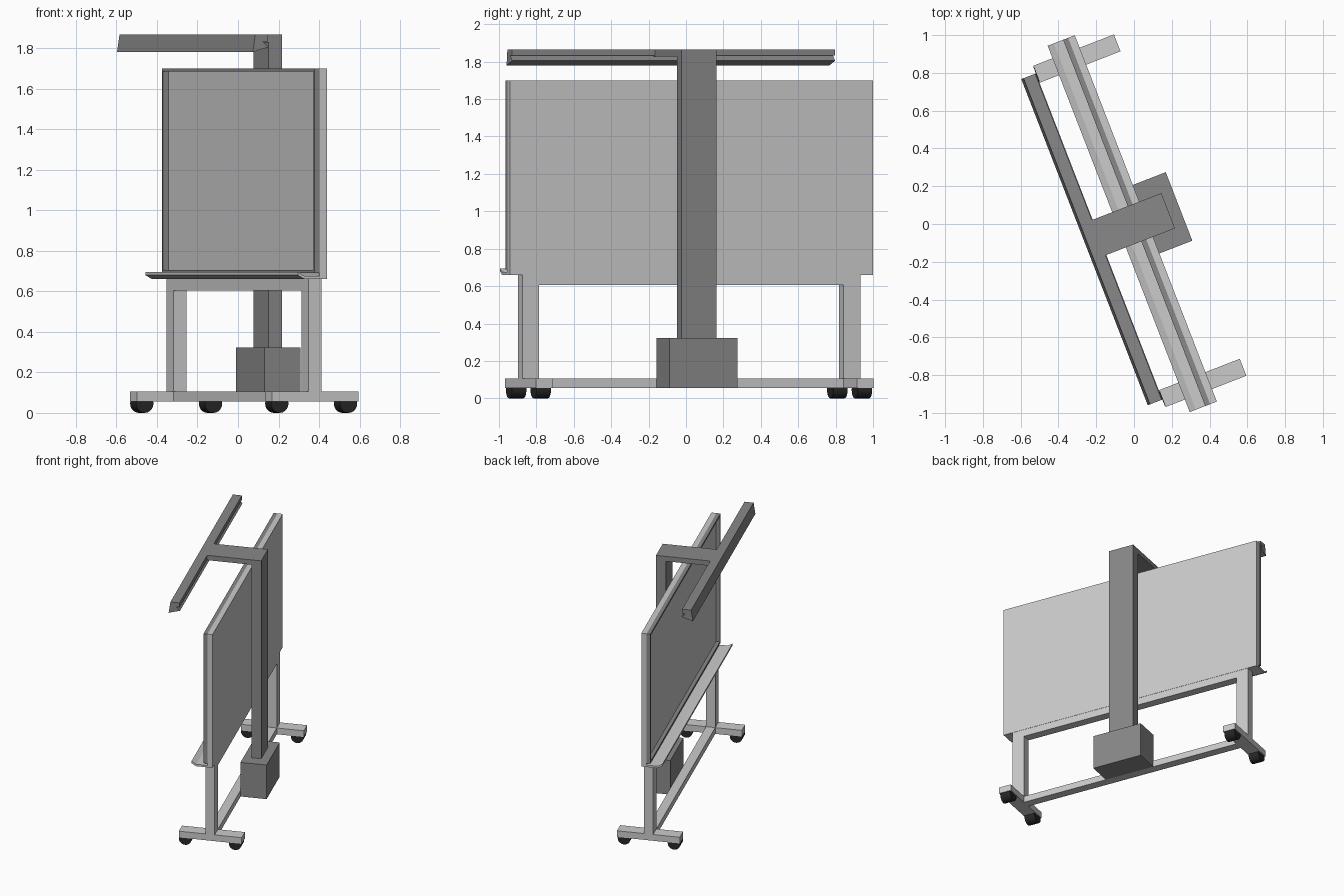
import bpy, bmesh, math
from mathutils import Matrix

if "Cube" in bpy.data.objects:
    bpy.data.objects.remove(bpy.data.objects["Cube"])

# The stand is built straight (length along x, front towards -y), then turned
TURN = Matrix.Rotation(math.radians(-68.8), 4, 'Z') @ Matrix.Translation((-0.005, 0, 0))


def material(name, v):
    m = bpy.data.materials.new(name)
    m.diffuse_color = (v, v, v, 1)
    m.use_nodes = True
    m.node_tree.nodes["Principled BSDF"].inputs["Base Color"].default_value = m.diffuse_color
    return m


DARK = material("dark_grey", 0.25)
BLACK = material("black_rubber", 0.02)


def finish(name, bm, mat=None):
    bmesh.ops.recalc_face_normals(bm, faces=bm.faces)
    bm.transform(TURN)
    me = bpy.data.meshes.new(name)
    bm.to_mesh(me)
    bm.free()
    ob = bpy.data.objects.new(name, me)
    bpy.context.collection.objects.link(ob)
    if mat:
        me.materials.append(mat)
    return ob


def add_box(bm, x0, x1, y0, y1, z0, z1):
    m = Matrix.Translation(((x0 + x1) / 2, (y0 + y1) / 2, (z0 + z1) / 2)) \
        @ Matrix.Diagonal((x1 - x0, y1 - y0, z1 - z0, 1))
    bmesh.ops.create_cube(bm, size=1, matrix=m)


def box(name, *dims, mat=None):
    bm = bmesh.new()
    add_box(bm, *dims)
    return finish(name, bm, mat)


def extrusion(name, profile, half, mat=None):
    """Extrude a (y, z) profile along x from -half to half."""
    bm = bmesh.new()
    face = bm.faces.new([bm.verts.new((-half, y, z)) for y, z in profile])
    ext = bmesh.ops.extrude_face_region(bm, geom=[face])
    verts = [g for g in ext["geom"] if isinstance(g, bmesh.types.BMVert)]
    bmesh.ops.translate(bm, verts=verts, vec=(2 * half, 0, 0))
    return finish(name, bm, mat)


# Board panel and raised rim around its front
W, RIM = 1.04, 0.015
box("board_panel", -W, W, 0.031, 0.069, 0.66, 1.70)
bm = bmesh.new()
rings = []
for y in (0.003, 0.031):
    for x, lo, hi in ((W, 0.69, 1.70), (W - RIM, 0.69 + RIM, 1.70 - RIM)):
        rings.append([bm.verts.new(p) for p in
                      ((-x, y, lo), (x, y, lo), (x, y, hi), (-x, y, hi))])
for a, b in ((0, 1), (1, 3), (3, 2), (2, 0)):
    for i in range(4):
        j = (i + 1) % 4
        bm.faces.new((rings[a][i], rings[a][j], rings[b][j], rings[b][i]))
finish("board_rim", bm, DARK)

# Pen tray with upturned front lip
extrusion("pen_tray", [(0.031, 0.66), (-0.05, 0.66), (-0.085, 0.68),
                       (-0.085, 0.695), (-0.05, 0.675), (0.031, 0.675)], W)

# Legs, feet and casters on both ends
for side, label in ((-1, "left"), (1, "right")):
    xa, xb = sorted((side * 0.873, side * 0.969))
    box(label + "_leg", xa, xb, 0.0, 0.067, 0.105, 0.66)
    box(label + "_foot", xa, xb, -0.194, 0.264, 0.056, 0.105)
    for y, end in ((-0.150, "front"), (0.214, "back")):
        bm = bmesh.new()
        m = Matrix.Translation((side * 0.921, y, 0.046)) @ Matrix.Rotation(math.pi / 2, 4, 'Y')
        bmesh.ops.create_cone(bm, cap_ends=True, segments=20, radius1=0.046,
                              radius2=0.046, depth=0.082, matrix=m)
        ob = finish(f"{label}_{end}_caster", bm, BLACK)
        bpy.context.view_layer.objects.active = ob
        ob.select_set(True)
        bpy.ops.object.shade_smooth_by_angle(angle=math.radians(35))
        ob.select_set(False)

# Cross members
box("upper_beam", -0.873, 0.873, 0.0, 0.067, 0.605, 0.66)
box("base_rail", -0.873, 0.873, 0.0, 0.067, 0.056, 0.105)

# Rear post, control box and overhead arm
box("control_box", -0.19, 0.199, 0.066, 0.256, 0.056, 0.322, mat=DARK)
box("rear_post", -0.095, 0.105, 0.122, 0.194, 0.322, 1.866, mat=DARK)
box("overhead_arm", -0.095, 0.105, -0.22, 0.122, 1.828, 1.866, mat=DARK)

# Overhead bar with a notched section
extrusion("overhead_bar", [(-0.279, 1.78), (-0.196, 1.805), (-0.225, 1.832),
                           (-0.200, 1.832), (-0.200, 1.866), (-0.266, 1.866)], 0.926, DARK)
